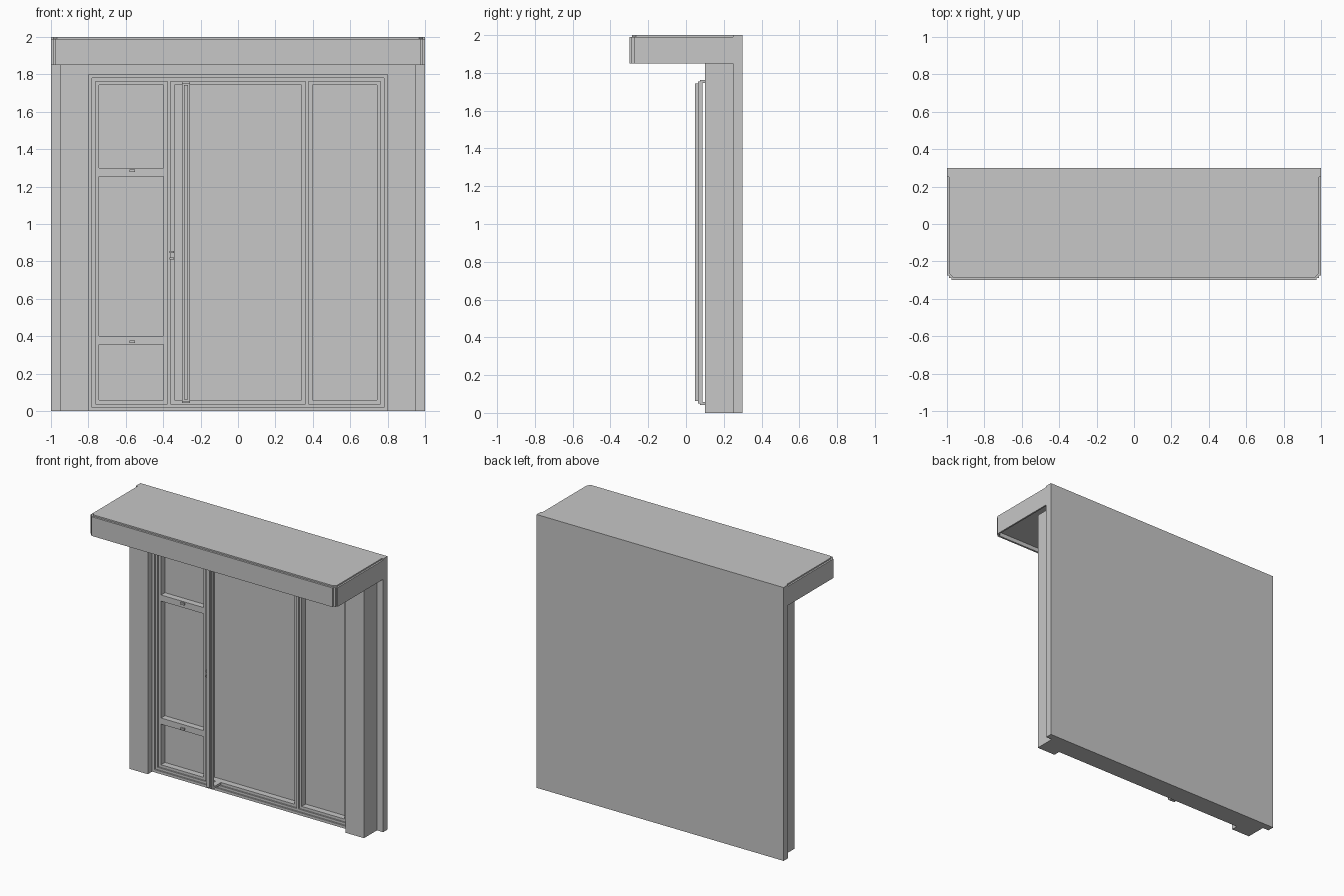
import bpy
import bmesh

if "Cube" in bpy.data.objects:
    bpy.data.objects.remove(bpy.data.objects["Cube"], do_unlink=True)

grey = bpy.data.materials.new("plain_grey")
grey.use_nodes = True
colour = (0.57, 0.57, 0.57, 1)
grey.diffuse_color = colour
grey.node_tree.nodes["Principled BSDF"].inputs["Base Color"].default_value = colour


def finish(name, bm):
    bmesh.ops.recalc_face_normals(bm, faces=bm.faces)
    mesh = bpy.data.meshes.new(name)
    bm.to_mesh(mesh)
    bm.free()
    mesh.materials.append(grey)
    bpy.context.collection.objects.link(bpy.data.objects.new(name, mesh))


def add_box(bm, x, y, z):
    for v in bmesh.ops.create_cube(bm, size=1)["verts"]:
        v.co = [r[0] if c < 0 else r[1] for c, r in zip(v.co, (x, y, z))]


def box(name, x, y, z):
    bm = bmesh.new()
    add_box(bm, x, y, z)
    finish(name, bm)


def frame(name, x, z, width, y):
    """Rectangular border made of two stiles and two rails."""
    bm = bmesh.new()
    for a, b in ((x[0], x[0] + width), (x[1] - width, x[1])):
        add_box(bm, (a, b), y, z)
    for a, b in ((z[0], z[0] + width), (z[1] - width, z[1])):
        add_box(bm, (x[0] + width, x[1] - width), y, (a, b))
    finish(name, bm)


def mirrored(half):
    """Continue a left-hand plan outline round the front to the right."""
    return half + [(-x, y) for x, y in reversed(half)]


def prism(name, outline, z):
    """Extrude a plan outline upwards."""
    bm = bmesh.new()
    face = bm.faces.new([bm.verts.new((x, y, z[0])) for x, y in outline])
    for v in bmesh.ops.extrude_face_region(bm, geom=[face])["geom"]:
        if isinstance(v, bmesh.types.BMVert):
            v.co.z = z[1]
    finish(name, bm)


# Wall and surround
box("back_wall", (-1, 1), (0.25, 0.3), (0, 2))
for side, s in (("right", -1), ("left", 1)):
    box(side + "_pillar", sorted((s * 0.95, s * 0.8)), (0.1, 0.25), (0, 1.85))
box("header", (-0.8, 0.8), (0.1, 0.25), (1.8, 1.85))

# Canopy: raised slab, with a stepped-corner fascia hanging around it
inner = mirrored([(0.988, 0.25), (0.988, -0.265), (0.968, -0.286)])
outer = mirrored([(1, 0.25), (1, -0.275), (0.99, -0.275), (0.99, -0.288),
                  (0.975, -0.288), (0.975, -0.3)])
prism("canopy_slab", inner, (1.88, 2))
prism("canopy_fascia", outer + inner[::-1], (1.85, 1.99))

# Nested door frame
frame("outer_frame", (-0.8, 0.8), (0, 1.8), 0.02, (0.15, 0.25))
frame("inner_frame", (-0.78, 0.78), (0.02, 1.78), 0.018, (0.16, 0.25))
for side, s in (("right", -1), ("left", 1)):
    box(side + "_mullion", sorted((s * 0.36, s * 0.377)), (0.16, 0.25), (0.038, 1.762))

# Leaves
for name, x in (("right_leaf", (-0.762, -0.377)), ("centre_leaf", (-0.36, 0.36)),
                ("left_leaf", (0.377, 0.762))):
    frame(name, x, (0.038, 1.762), 0.02, (0.17, 0.25))
    box(name + "_pane", (x[0] + 0.02, x[1] - 0.02), (0.215, 0.25), (0.058, 1.742))

# Cross rails with small catches
for i, z in enumerate(((0.355, 0.4), (1.255, 1.3))):
    box(f"cross_rail_{i}", (-0.742, -0.397), (0.17, 0.25), z)
    mid = sum(z) / 2 + (0.008 if i else -0.008)
    box(f"catch_{i}", (-0.58, -0.55), (0.16, 0.17), (mid - 0.007, mid + 0.007))

# Pull bar standing clear of the centre leaf on two end brackets
box("bar_front", (-0.29, -0.266), (0.048, 0.063), (0.062, 1.743))
box("bar_body", (-0.299, -0.257), (0.063, 0.088), (0.05, 1.755))
for name, z in (("bottom", (0.042, 0.058)), ("top", (1.747, 1.763))):
    box(name + "_bracket", (-0.299, -0.257), (0.075, 0.17), z)

# Small pegs on the mullion
for i, z in enumerate((0.81, 0.845)):
    box(f"mullion_peg_{i}", (-0.367, -0.342), (0.145, 0.17), (z, z + 0.01))
